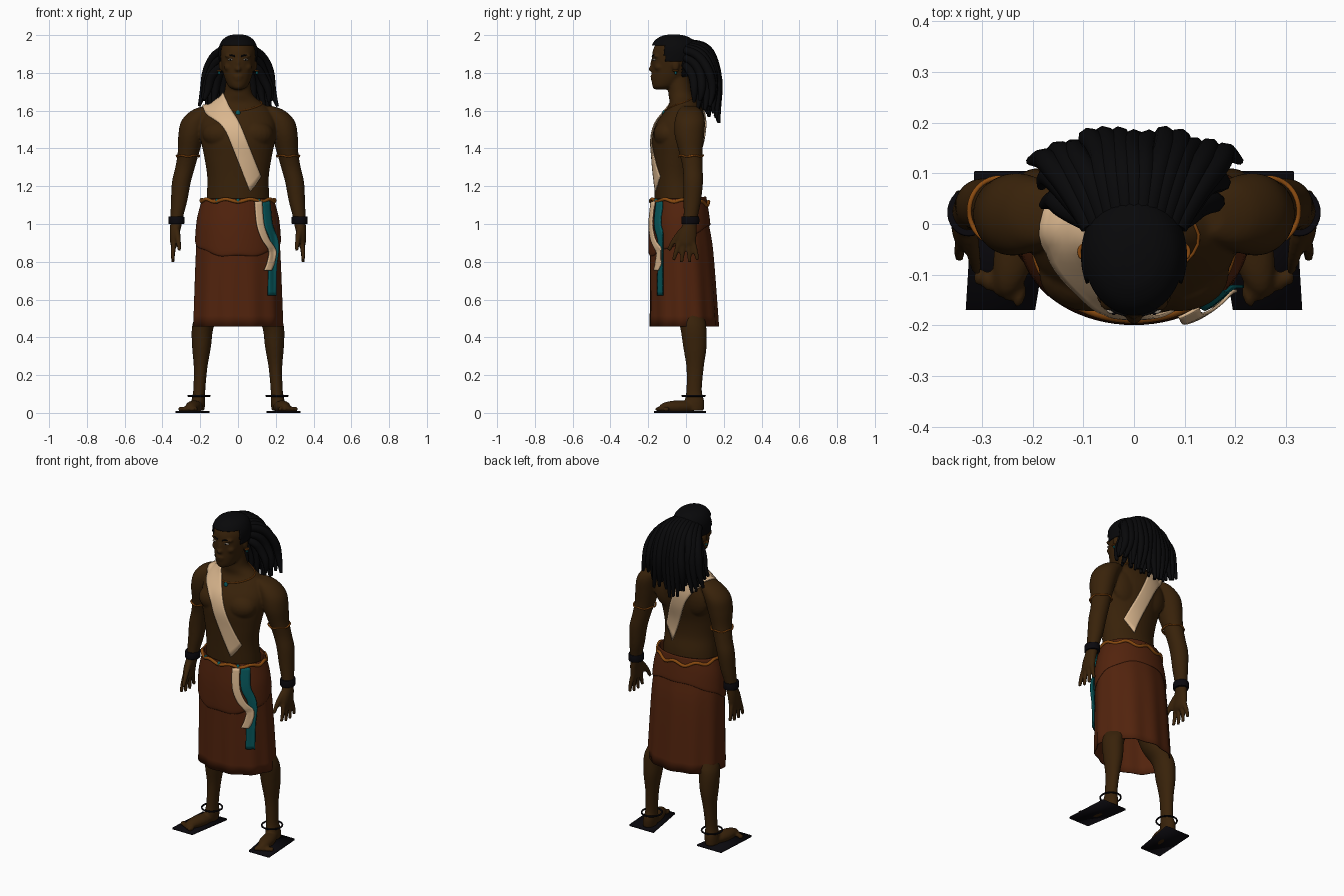
import bpy, bmesh, math, random
from math import sin, cos, pi
from mathutils import Vector, Matrix
from mathutils.bvhtree import BVHTree

random.seed(4)
if "Cube" in bpy.data.objects:
    bpy.data.objects.remove(bpy.data.objects["Cube"], do_unlink=True)


def material(name, r, g, b):
    m = bpy.data.materials.new(name)
    m.use_nodes = True
    m.diffuse_color = (r, g, b, 1)
    bsdf = m.node_tree.nodes["Principled BSDF"]
    bsdf.inputs["Base Color"].default_value = (r, g, b, 1)
    bsdf.inputs["Roughness"].default_value = 0.8
    return m


SKIN = material("dark_brown_skin", 0.04, 0.016, 0.003)
HAIR = material("black_hair", 0.0025, 0.0025, 0.003)
CLOTH = material("rust_cloth", 0.085, 0.017, 0.004)
CREAM = material("cream_linen", 0.7, 0.47, 0.27)
TEAL = material("teal", 0.002, 0.095, 0.105)
CORD = material("orange_cord", 0.25, 0.068, 0.005)
LEATHER = material("black_leather", 0.003, 0.0025, 0.004)
EYE = material("eye_white", 0.5, 0.42, 0.33)


def finish(name, bm, mat, thick=0):
    bmesh.ops.recalc_face_normals(bm, faces=bm.faces)
    me = bpy.data.meshes.new(name)
    bm.to_mesh(me)
    bm.free()
    ob = bpy.data.objects.new(name, me)
    bpy.context.collection.objects.link(ob)
    me.materials.append(mat)
    me.shade_smooth()
    if thick:
        s = ob.modifiers.new("Thickness", "SOLIDIFY")
        s.thickness, s.offset = thick, 0
    return ob


def spline(a, b, c, d, t):
    return [0.5 * (2*q + (r-p)*t + (2*p-5*q+4*r-s)*t*t + (3*q-p-3*r+s)*t**3)
            for p, q, r, s in zip(a, b, c, d)]


def loft(name, rings, mat, segs=40, sub=5, caps=True, warp=None, keep=None, thick=0, sx=1):
    """Skin over horizontal ellipses given as (x, y, z, radius x, radius y)."""
    bm, rows, last = bmesh.new(), [], len(rings) - 1
    for i in range(last * sub + 1):
        k = min(i // sub, last - 1)
        r = spline(rings[max(k-1, 0)], rings[k], rings[k+1], rings[min(k+2, last)], i/sub - k)
        row = []
        for j in range(segs):
            a = 2 * pi * j / segs
            co = Vector((sx * (r[0] + r[3]*cos(a)), r[1] + r[4]*sin(a), r[2]))
            row.append(bm.verts.new(warp(co, a) if warp else co))
        rows.append(row)
    for p, q in zip(rows, rows[1:]):
        for j in range(segs):
            n = (j + 1) % segs
            bm.faces.new((p[j], p[n], q[n], q[j]))
    if caps:
        bm.faces.new(rows[0])
        bm.faces.new(rows[-1])
    if keep:
        out = [f for f in bm.faces if not keep(f.calc_center_median())]
        bmesh.ops.delete(bm, geom=out, context="FACES")
    return finish(name, bm, mat, thick)


def ball(name, loc, size, mat, turn=0):
    bm = bmesh.new()
    m = Matrix.Translation(loc) @ Matrix.Rotation(turn, 4, "Z") @ Matrix.Diagonal((*size, 1))
    bmesh.ops.create_uvsphere(bm, u_segments=20, v_segments=12, radius=1, matrix=m)
    return finish(name, bm, mat)


def tube(name, pts, radii, mat, cyclic=False):
    cu = bpy.data.curves.new(name, "CURVE")
    cu.dimensions, cu.bevel_depth, cu.bevel_resolution = "3D", 1, 2
    cu.use_fill_caps, cu.resolution_u = True, 5
    sp = cu.splines.new("POLY" if cyclic else "NURBS")
    sp.points.add(len(pts) - 1)
    for i, (p, co) in enumerate(zip(sp.points, pts)):
        p.co = (*co, 1)
        p.radius = radii[i] if isinstance(radii, (list, tuple)) else radii
    sp.use_cyclic_u = cyclic
    sp.use_endpoint_u, sp.order_u = not cyclic, 3
    ob = bpy.data.objects.new(name, cu)
    bpy.context.collection.objects.link(ob)
    cu.materials.append(mat)
    bpy.ops.object.select_all(action="DESELECT")
    ob.select_set(True)
    bpy.context.view_layer.objects.active = ob
    bpy.ops.object.convert(target="MESH")
    bpy.context.object.data.shade_smooth()
    return bpy.context.object


def ring(name, x, y, z, rx, ry, r, mat, wave=0):
    pts = [(x + rx*cos(a), y + ry*sin(a), z + wave*sin(5*a))
           for a in (2*pi*i/40 for i in range(40))]
    return tube(name, pts, r, mat, True)


def grid(name, rows, mat, thick=0.006):
    bm = bmesh.new()
    vs = [[bm.verts.new(p) for p in row] for row in rows]
    for p, q in zip(vs, vs[1:]):
        for j in range(len(p) - 1):
            bm.faces.new((p[j], p[j+1], q[j+1], q[j]))
    return finish(name, bm, mat, thick)


def surface(ob):
    return BVHTree.FromObject(ob, bpy.context.evaluated_depsgraph_get())


# Body masses, later fused into one skin
HEAD = [(0, -.128, 1.712, .025, .03), (0, -.115, 1.728, .05, .062), (0, -.092, 1.77, .07, .09),
        (0, -.075, 1.82, .083, .106), (0, -.066, 1.87, .091, .115), (0, -.062, 1.92, .091, .113),
        (0, -.062, 1.96, .074, .092), (0, -.064, 1.983, .044, .055), (0, -.065, 1.991, .013, .016)]
TORSO = [(0, -.04, 1.0, .17, .12), (0, -.045, 1.15, .165, .122), (0, -.055, 1.25, .163, .115),
         (0, -.055, 1.35, .178, .12), (0, -.045, 1.45, .197, .135), (0, -.03, 1.53, .2, .13),
         (0, -.01, 1.6, .172, .1), (0, -.008, 1.64, .13, .08), (0, -.025, 1.68, .082, .067),
         (0, -.035, 1.73, .067, .062), (0, -.05, 1.8, .06, .06)]
ARM = [(.15, .015, 1.625, .03, .035), (.185, .02, 1.6, .062, .062), (.227, .02, 1.545, .073, .08),
       (.247, .018, 1.47, .069, .078), (.262, .025, 1.38, .057, .062), (.28, .035, 1.3, .052, .053),
       (.3, .038, 1.22, .05, .052), (.312, .033, 1.12, .043, .046), (.324, .025, 1.04, .034, .038),
       (.328, .02, 1.0, .031, .038), (.335, .008, .95, .026, .049), (.337, 0, .9, .022, .052),
       (.338, 0, .878, .013, .042)]
LEG = [(.1, -.01, .75, .085, .1), (.14, .01, .56, .07, .08), (.185, .037, .46, .058, .07),
       (.193, .047, .35, .05, .062), (.198, .048, .24, .036, .046), (.205, .043, .12, .032, .041),
       (.21, .045, .06, .037, .052), (.214, .045, .012, .036, .05)]
skin = [loft("body", TORSO, SKIN), loft("head", HEAD, SKIN),
        ball("nose", (0, -.182, 1.82), (.018, .017, .013), SKIN),
        ball("nose_bridge", (0, -.176, 1.845), (.009, .013, .035), SKIN),
        ball("upper_lip", (0, -.175, 1.781), (.028, .014, .008), SKIN),
        ball("lower_lip", (0, -.173, 1.767), (.024, .014, .008), SKIN),
        ball("chin", (0, -.155, 1.728), (.03, .022, .017), SKIN)]
for s in (-1, 1):
    skin += [loft("arm", ARM, SKIN, sx=s), loft("leg", LEG, SKIN, sx=s),
             ball("chest", (s*.088, -.098, 1.475), (.1, .075, .075), SKIN),
             ball("shoulder_blade", (s*.09, .035, 1.5), (.095, .05, .11), SKIN),
             ball("brow", (s*.038, -.157, 1.889), (.034, .017, .009), SKIN),
             ball("cheek", (s*.047, -.142, 1.83), (.027, .025, .022), SKIN),
             ball("ear", (s*.09, -.055, 1.84), (.012, .02, .032), SKIN),
             ball("foot", (s*.232, -.04, .032), (.042, .105, .034), SKIN, s*.22)]
    for i in range(4):
        skin.append(tube("finger", [(s*.336, -.036 + .024*i, .91), (s*.347, -.05 + .034*i, .86),
                                    (s*.344, -.066 + .042*i, .79 + .012*abs(i - 1.5))],
                         [.015, .014, .01], SKIN))
    skin.append(tube("thumb", [(s*.325, -.02, .965), (s*.315, -.065, .92), (s*.31, -.092, .86)],
                     [.018, .015, .011], SKIN))
    for i in range(5):
        skin.append(ball("toe", (s*(.225 + .02*i), -.14 + .009*i, .02),
                         (.012, .026 - .002*i, .014), SKIN, s*.22))
bpy.ops.object.select_all(action="DESELECT")
for ob in skin:
    ob.select_set(True)
body = bpy.context.view_layer.objects.active = skin[0]
bpy.ops.object.join()
rm = body.modifiers.new("Fuse", "REMESH")
rm.mode, rm.voxel_size, rm.use_smooth_shade = "VOXEL", .0065, True
sm = body.modifiers.new("Soften", "SMOOTH")
sm.factor, sm.iterations = .5, 6
bpy.ops.object.convert(target="MESH")
body_tree = surface(body)

# Eyes, brows, ear ornaments
for s, side in ((-1, "right"), (1, "left")):
    ball(side + "_eye", (s*.04, -.168, 1.87), (.015, .01, .0055), EYE)
    ball(side + "_iris", (s*.04, -.1765, 1.87), (.0045, .003, .0045), LEATHER)
    tube(side + "_eyebrow", [(s*.016, -.178, 1.888), (s*.04, -.175, 1.898), (s*.064, -.154, 1.89)],
         [.004, .004, .002], HAIR)
    ring(side + "_earring", s*.1, -.055, 1.812, .008, .012, .004, CORD)
    ball(side + "_ear_bead", (s*.1, -.055, 1.8), (.007, .007, .009), TEAL)

# Hair: close cap and a fan of long locks
loft("hair_cap", [(x, y, z + .009, rx + .009, ry + .009) for x, y, z, rx, ry in HEAD], HAIR,
     segs=72, sub=8, thick=.006, keep=lambda c: c.z > 1.948 or (c.y > -.112 and c.z > 1.862)
     or (c.y > -.02 and c.z > 1.77))
for layer, count in enumerate((13, 12, 9)):
    for i in range(count):
        a = (2*i/(count - 1) - 1) * (1 - .06*layer)
        j, k, b = random.uniform(-.014, .014), random.uniform(-.02, .02), a*a
        d = .045 * layer
        tube("lock_of_hair", [(a*.085, .015 - .02*b, 1.955 - .035*b - d),
                              (a*.118, .1 - .04*b - d*.6, 1.955 - .05*b - d),
                              (a*.16 + j, .158 - .035*b - d, 1.85 - .035*b - d*.5),
                              (a*.185 - j*.5, .178 - .04*b - d + j, 1.70),
                              (a*.198 + j, .166 - .05*b - d - k*.5, 1.55 + .09*b + d*.4 + k)],
             [.021, .024, .025, .021, .008], HAIR)

# Wrapped skirt and its folded upper layer
WRAP = [(0, -.038, 1.135, .184, .138), (0, -.035, 1.0, .208, .152),
        (0, -.024, .85, .22, .164), (0, -.01, .457, .233, .178)]


def pleat(co, a):
    fall = (1.135 - co.z) / .67
    return co + Vector((cos(a), sin(a), 0)) * .005 * fall * cos(11*a + 1)


def fold(co, a):
    drop = (1.135 - co.z) * (.75 - .25*sin(a))
    back = max(0, sin(a))
    wobble = .006 * sin(7*a) * drop / .3
    return Vector((co.x, co.y - .12*back*drop, 1.13 + .015*back - drop + wobble))


skirt = loft("skirt", WRAP, CLOTH, segs=72, caps=False, warp=pleat, thick=.006)
upper = loft("skirt_fold", [(0, -.038, 1.135, .187, .142), (0, -.035, 1.0, .214, .159),
                            (0, -.027, .86, .224, .169), (0, -.024, .835, .221, .165)],
             CLOTH, segs=72, caps=False, warp=fold, thick=.006)

# Belt cord and beads
belt = []
for i in range(80):
    a = 2*pi*i/80
    back = max(0, sin(a))
    belt.append((.194*cos(a), -.038 + .149*sin(a) + .008*back,
                 1.125 - .018*back + (.007 + .004*back)*sin(9*a)))
tube("belt_cord", belt, .0095, CORD, True)
for x in (-.11, 0, .11):
    ball("belt_bead", (x, -.035 - .15*math.sqrt(1 - (x/.193)**2), 1.122), (.011, .011, .014), TEAL)

# Hanging strips laid on the skirt
trees = [surface(skirt), surface(upper)]


def strip(name, path, half, gap, mat):
    rows, n, sub = [], len(path) - 1, 5
    for i in range(n * sub + 1):
        k = min(i // sub, n - 1)
        x, z = spline(path[max(k-1, 0)], path[k], path[k+1], path[min(k+2, n)], i/sub - k)
        row = []
        for u in (-1, -.5, 0, .5, 1):
            hits = [t.ray_cast(Vector((x + u*half, -1, z)), Vector((0, 1, 0)))[0] for t in trees]
            y = min([h.y for h in hits if h] + [-.115])
            row.append((x + u*half, y - gap, z))
        rows.append(row)
    grid(name, rows, mat)


strip("teal_strip", [(.148, 1.12), (.16, 1.0), (.19, .92), (.194, .85), (.184, .77), (.18, .622)],
      .022, .008, TEAL)
strip("cream_strip", [(.108, 1.12), (.118, 1.0), (.145, .92), (.182, .86), (.175, .8), (.158, .755)],
      .02, .017, CREAM)

# Shoulder sash wrapped over the torso
centre = Vector((.01, -.04, 1.42))
up = Vector((-.37, 0, .93)).normalized()
across = Vector((up.z, 0, -up.x))
rows = []
for i in range(71):
    a = math.radians(-64 + 308*i/70)
    out = Vector((0, -cos(a), 0)) + up*sin(a)
    crest = max(0, sin(a))**6
    row = []
    for u in range(-4, 5):
        base = centre + across*(u/4*(.042 + .022*crest) - .045*crest)
        hit = body_tree.ray_cast(base + out*.8, -out)[0]
        row.append((hit or base + out*.2) + out*.007)
    rows.append(row)
grid("shoulder_sash", rows, CREAM)

# Necklace with pendant
neck = []
for i in range(40):
    a = 2*pi*i/40
    d = Vector((cos(a), sin(a), 0))
    o = Vector((0, -.02, 1.642 + .042*sin(a)))
    neck.append((body_tree.ray_cast(o + d*.6, -d)[0] or o + d*.1) + d*.002)
tube("necklace", neck, .0035, CORD, True)
ball("pendant", neck[30] + Vector((0, -.006, -.015)), (.013, .008, .018), TEAL)

# Arm, wrist and ankle bands, sandal soles
for s, side in ((-1, "right"), (1, "left")):
    ring(side + "_armband", s*.265, .026, 1.36, .06, .065, .005, CORD, .003)
    loft(side + "_wristband", [(.326, .023, 1.04, .039, .044), (.326, .023, 1.036, .042, .047),
                               (.326, .023, 1.004, .042, .047), (.326, .023, 1.0, .039, .044)],
         LEATHER, sub=2, sx=s)
    ring(side + "_anklet", s*.206, .04, .09, .057, .06, .005, LEATHER)
    grid(side + "_sandal_sole", [[(s*.195, -.17, .005), (s*.332, -.17, .005)],
                                 [(s*.15, .105, .005), (s*.315, .105, .005)]], LEATHER, .01)
